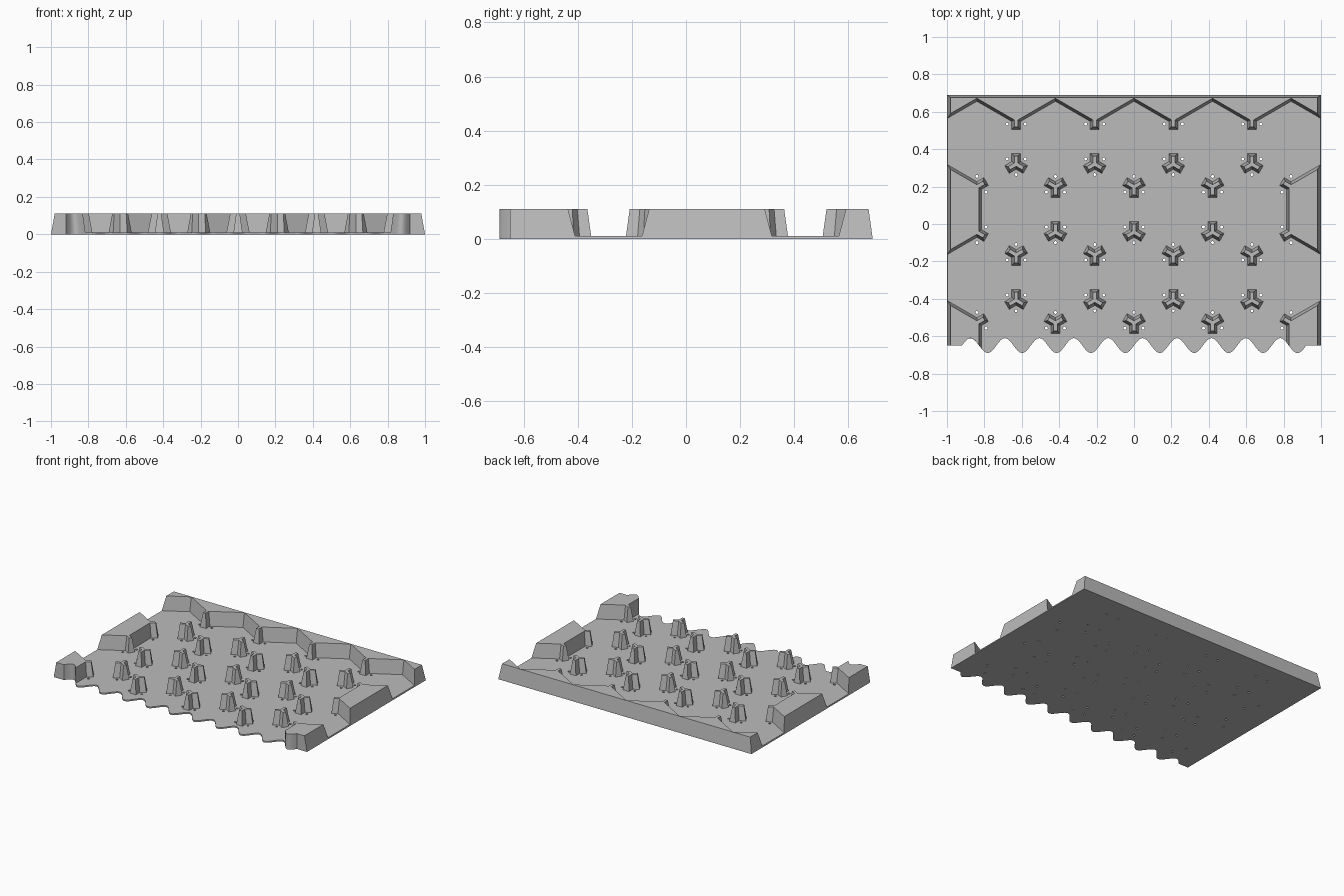
import bpy, bmesh
from math import sin, cos, pi, radians, sqrt

cube = bpy.data.objects.get("Cube")
if cube:
    bpy.data.objects.remove(cube, do_unlink=True)

PITCH = 0.42                      # distance between pocket centres
HALF = PITCH / 2
R = PITCH / sqrt(3)               # pocket circumradius
ROW = R * 1.5                     # row spacing
FRONT = -0.65
FLOOR, TOP = 0.01, 0.11
WALL_LOW, WALL_HIGH = 0.024, 0.01  # half wall thickness at floor and top
TAN30 = 1 / sqrt(3)

grey = bpy.data.materials.new("plain grey")
grey.use_nodes = True
grey.diffuse_color = (0.5, 0.5, 0.5, 1)
grey.node_tree.nodes["Principled BSDF"].inputs["Base Color"].default_value = (0.5, 0.5, 0.5, 1)


def loft(bm, low, high, z0, z1):
    """Solid between two matching outlines."""
    a = [bm.verts.new((x, y, z0)) for x, y in low]
    b = [bm.verts.new((x, y, z1)) for x, y in high]
    n = len(a)
    bm.faces.new(a[::-1])
    bm.faces.new(b)
    for i in range(n):
        j = (i + 1) % n
        bm.faces.new((a[i], a[j], b[j], b[i]))


def finish(bm, name):
    bmesh.ops.recalc_face_normals(bm, faces=bm.faces[:])
    mesh = bpy.data.meshes.new(name)
    bm.to_mesh(mesh)
    bm.free()
    mesh.materials.append(grey)
    obj = bpy.data.objects.new(name, mesh)
    bpy.context.collection.objects.link(obj)
    return obj


def solid(name, outline, z0, z1, low, high):
    bm = bmesh.new()
    loft(bm, outline(*low), outline(*high), z0, z1)
    return finish(bm, name)


def wave(x):
    return FRONT + 0.04 * sin(2 * pi * (x + 0.92) / 0.184)


def wave_points(x0, x1, n):
    xs = [x0 + (x1 - x0) * i / n for i in range(n + 1)]
    return [(x, wave(x)) for x in xs]


# Outlines take wall offset d, side half width s and back position b
def floor_outline(d, s, b):
    return [(-s, FRONT)] + wave_points(-0.92, 0.92, 160) + [(s, FRONT), (s, b), (-s, b)]


def back_outline(d, s, b):
    peak = FRONT + 3 * ROW + (HALF - d) / cos(radians(30))
    end = peak - (s - 2 * PITCH) * TAN30
    zigzag = [(i * HALF, peak - (i % 2) * HALF * TAN30) for i in range(-4, 5)]
    return [(-s, end)] + zigzag + [(s, end), (s, b), (-s, b)]


def half_hex(cy, d, s):
    """Inner corner x, half height there, and half height at the side."""
    r = (HALF + d) / cos(radians(30))
    cx = 2.5 * PITCH
    return cx - HALF - d, r / 2, r - (cx - s) * TAN30


def side_outline(sign):
    cy = FRONT + 2 * ROW

    def outline(d, s, b):
        x, h, e = half_hex(cy, d, s)
        return [(sign * px, cy + py) for px, py in ((s, e), (x, h), (x, -h), (s, -e))]
    return outline


def corner_outline(sign):
    def outline(d, s, b):
        x, h, e = half_hex(FRONT, d, s)
        return ([(sign * s, FRONT + e), (sign * x, FRONT + h)]
                + wave_points(sign * x, sign * 0.92, 12) + [(sign * s, FRONT)])
    return outline


def post_outline(cx, cy, first, length, w):
    """Three-armed outline."""
    pts = []
    for k in range(3):
        a = radians(first + 120 * k)
        for along, across in ((length, -w), (length, w), (w * TAN30, w)):
            pts.append((cx + along * cos(a) - across * sin(a),
                        cy + along * sin(a) + across * cos(a)))
    return pts


# Surrounding blocks, drafted on every wall
low, high = (WALL_LOW, 0.998, 0.689), (WALL_HIGH, 0.98, 0.675)
parts = [solid("back_wall", back_outline, FLOOR, TOP, low, high)]
for sign, side in ((1, "left"), (-1, "right")):
    parts.append(solid(side + "_side_block", side_outline(sign), FLOOR, TOP, low, high))
    parts.append(solid(side + "_front_corner", corner_outline(sign), FLOOR, TOP, low, high))

# Posts stand where three pockets meet: (position, direction of first arm)
posts = []
for row in range(4):
    cy = FRONT + row * ROW
    shift = HALF if row % 2 == 0 else 0
    for i in range(-2, 3):
        x = i * PITCH + shift
        if abs(x) > 0.9:
            continue
        if row < 3:
            posts.append((x, cy + R, 90))       # rear corner of the pocket
        if row > 0:
            posts.append((x, cy - R, -90))      # front corner of the pocket
for i in (-1.5, -0.5, 0.5, 1.5):                # posts joined to the back wall
    posts.append((i * PITCH, FRONT + 3 * ROW + R / 2, -90))

bm = bmesh.new()
for x, y, first in posts:
    loft(bm, post_outline(x, y, first, 0.057, WALL_LOW),
         post_outline(x, y, first, 0.043, WALL_HIGH), FLOOR, TOP)
parts.append(finish(bm, "divider_posts"))

# Floor with a wavy front edge and small drain holes in the pocket corners
floor = solid("floor", floor_outline, 0, FLOOR, (0, 1.0, 0.69), (0, 0.998, 0.689))
bm = bmesh.new()
for x, y, first in posts:
    for k in range(3):
        a = radians(first + 60 + 120 * k)
        hx, hy = x + 0.056 * cos(a), y + 0.056 * sin(a)
        if abs(hx) < 0.86 and hy < 0.58:
            ring = [(hx + 0.008 * cos(t * pi / 5), hy + 0.008 * sin(t * pi / 5)) for t in range(10)]
            loft(bm, ring, ring, -0.05, 0.05)
cutter = finish(bm, "hole_cutter")
cutter.hide_render = True
mod = floor.modifiers.new("holes", "BOOLEAN")
mod.operation = "DIFFERENCE"
mod.solver = "EXACT"
mod.object = cutter
bpy.context.view_layer.update()
deps = bpy.context.evaluated_depsgraph_get()
drilled = bpy.data.meshes.new_from_object(floor.evaluated_get(deps))
floor.modifiers.clear()
floor.data = drilled
bpy.data.objects.remove(cutter, do_unlink=True)
parts.append(floor)

# Smooth only the gentle curve of the wave
bpy.ops.object.select_all(action="DESELECT")
for obj in parts:
    obj.select_set(True)
bpy.context.view_layer.objects.active = floor
bpy.ops.object.shade_smooth_by_angle(angle=radians(25))
